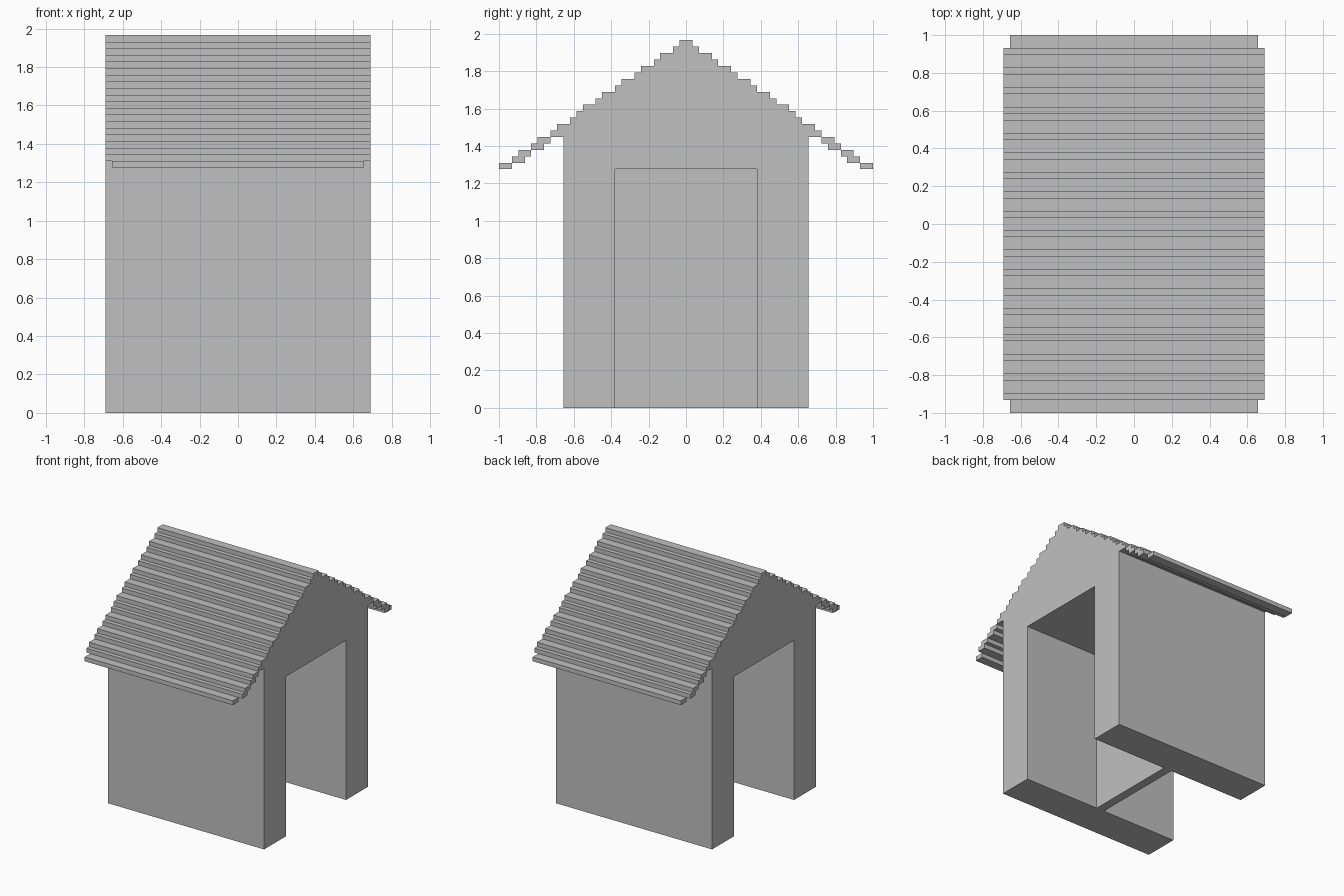
import bpy, bmesh

U = 2 / 58          # module size
HALF_X = 20         # half length of the house
TOP = 57            # ridge height in modules
# outer edge of each roof course, ridge to eave
COURSES = [1, 2, 4, 5, 7, 8, 10, 11, 13, 14, 16, 17, 18, 20, 21, 23, 24, 26, 27, 29]

cube = bpy.data.objects.get("Cube")
if cube:
    bpy.data.objects.remove(cube)

grey = bpy.data.materials.new("plain grey")
grey.use_nodes = True
colour = (0.53, 0.53, 0.53, 1)
grey.diffuse_color = colour
grey.node_tree.nodes["Principled BSDF"].inputs["Base Color"].default_value = colour


def extrude_profile(name, profile, half_length):
    """Extrude a (y, z) profile in modules along x."""
    bm = bmesh.new()
    face = bm.faces.new([bm.verts.new((-half_length * U, y * U, z * U)) for y, z in profile])
    moved = bmesh.ops.extrude_face_region(bm, geom=[face])["geom"]
    verts = [g for g in moved if isinstance(g, bmesh.types.BMVert)]
    bmesh.ops.translate(bm, verts=verts, vec=(2 * half_length * U, 0, 0))
    bmesh.ops.recalc_face_normals(bm, faces=bm.faces)
    mesh = bpy.data.meshes.new(name)
    bm.to_mesh(mesh)
    bm.free()
    mesh.materials.append(grey)
    obj = bpy.data.objects.new(name, mesh)
    bpy.context.collection.objects.link(obj)
    return obj


def bar(name, y0, y1, z0, z1, half_length):
    return extrude_profile(name, [(y0, z0), (y1, z0), (y1, z1), (y0, z1)], half_length)


# House body: walls, passage and stepped gable beneath the roof courses
WALL, DOOR, DOOR_TOP = 19, 11, 37
half = [(DOOR, DOOR_TOP), (DOOR, 0), (WALL, 0)]
y = WALL
for i in range(13, 1, -1):
    z = TOP - 1 - i
    if COURSES[i] - 2 != y:
        half += [(y, z), (COURSES[i] - 2, z)]
        y = COURSES[i] - 2
half.append((y, TOP - 2))
mirrored = [(-py, pz) for py, pz in reversed(half)]
extrude_profile("house_body", half + mirrored, HALF_X)

# Partition across the middle of the passage
bar("partition_wall", -DOOR, DOOR, 0, DOOR_TOP, 1)

# Roof courses, stepping down from the ridge on both sides
bar("roof_ridge", -1, 1, TOP - 1, TOP, HALF_X)
for i, edge in enumerate(COURSES[1:], 1):
    z = TOP - 1 - i
    length = HALF_X - 1 if edge == COURSES[-1] else HALF_X
    bar(f"roof_course_front_{i}", -edge, 2 - edge, z, z + 1, length)
    bar(f"roof_course_back_{i}", edge - 2, edge, z, z + 1, length)
